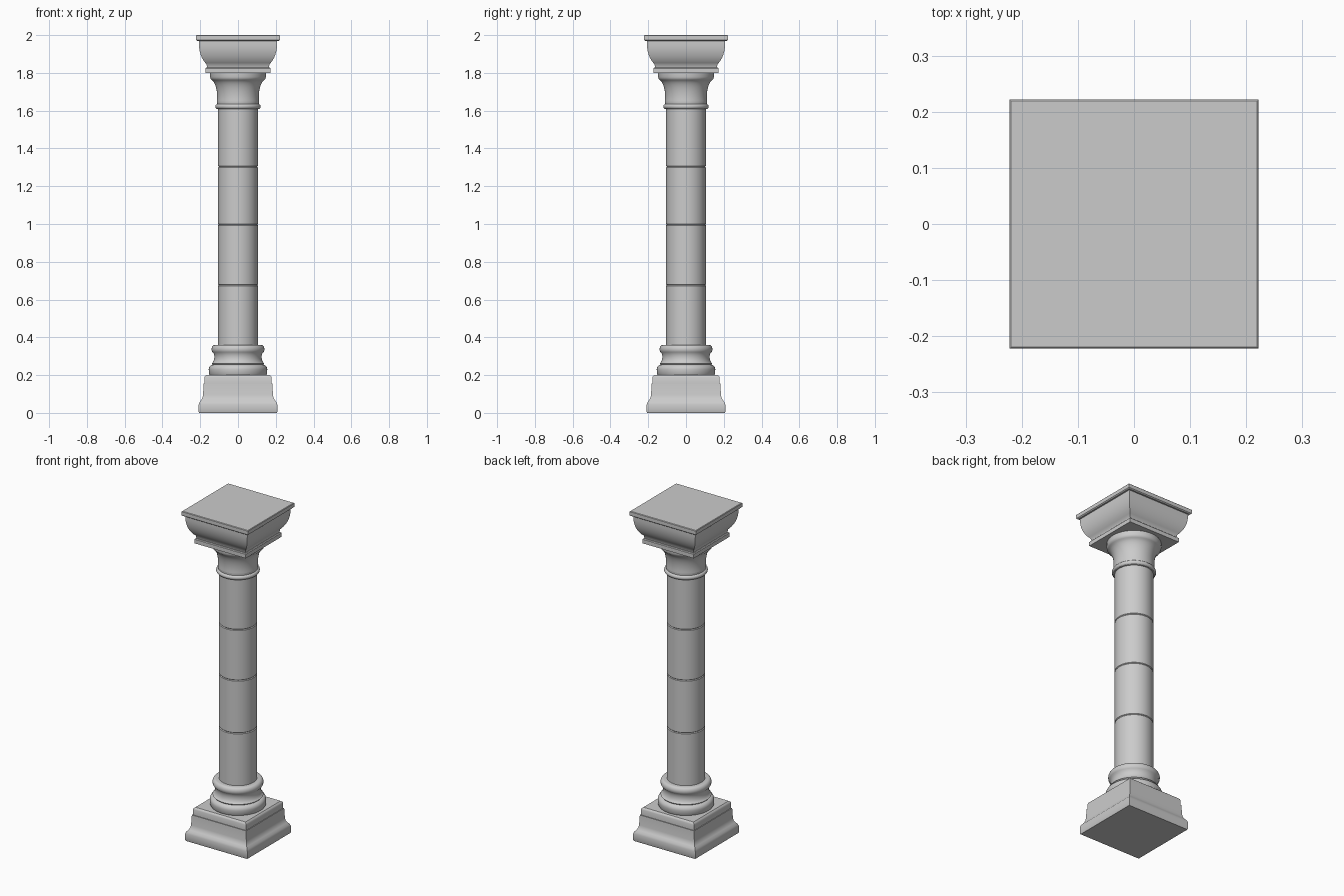
import bpy, bmesh, math

cube = bpy.data.objects.get("Cube")
if cube:
    bpy.data.objects.remove(cube, do_unlink=True)

stone = bpy.data.materials.new("grey stone")
stone.use_nodes = True
GREY = (0.6, 0.6, 0.6, 1)
stone.diffuse_color = GREY
stone.node_tree.nodes["Principled BSDF"].inputs["Base Color"].default_value = GREY


def turned(name, profile, sides=48):
    """Sweep a (half width, height) profile round z; four sides give a square part."""
    square = sides == 4
    scale = math.sqrt(2) if square else 1
    turn = math.pi / 4 if square else 0
    bm = bmesh.new()
    rings = []
    for half, z in profile:
        ring = []
        for i in range(sides):
            a = turn + math.tau * i / sides
            ring.append(bm.verts.new((half * scale * math.cos(a), half * scale * math.sin(a), z)))
        rings.append(ring)
    for low, high in zip(rings, rings[1:]):
        for i in range(sides):
            j = (i + 1) % sides
            bm.faces.new((low[i], low[j], high[j], high[i]))
    bm.faces.new(rings[0][::-1])
    bm.faces.new(rings[-1])
    mesh = bpy.data.meshes.new(name)
    bm.to_mesh(mesh)
    bm.free()
    mesh.materials.append(stone)
    obj = bpy.data.objects.new(name, mesh)
    bpy.context.collection.objects.link(obj)
    bpy.ops.object.select_all(action="DESELECT")
    obj.select_set(True)
    bpy.context.view_layer.objects.active = obj
    bpy.ops.object.shade_smooth_by_angle(angle=math.radians(35))
    return obj


def arc(cx, cz, rx, rz, start, end, steps=8):
    """Points of an elliptical moulding, angles in degrees."""
    angles = [math.radians(start + (end - start) * i / steps) for i in range(steps + 1)]
    return [(cx + rx * math.cos(a), cz + rz * math.sin(a)) for a in angles]


# Square plinth with a curved foot and a chamfered upper step
turned("plinth", [(0.205, 0), (0.208, 0.005), (0.208, 0.045), (0.204, 0.056),
                  (0.195, 0.067), (0.188, 0.08), (0.185, 0.095), (0.182, 0.155)], 4)
turned("plinth_step", [(0.178, 0.155), (0.178, 0.188), (0.175, 0.194), (0.168, 0.2)], 4)

# Round base: lower roll, hollow and upper roll
turned("column_base",
       [(0.15, 0.2), (0.154, 0.206)]
       + arc(0.13, 0.23, 0.025, 0.026, 0, 80)
       + arc(0.147, 0.295, 0.022, 0.035, 250, 130)
       + arc(0.122, 0.337, 0.018, 0.023, -50, 90))

# Shaft drums with fine eased joints
joints = (0.355, 0.677, 0.997, 1.304, 1.612)
for number, (low, high) in enumerate(zip(joints, joints[1:]), 1):
    turned(f"shaft_drum_{number}", [(0.101, low), (0.105, low + 0.004),
                                    (0.105, high - 0.004), (0.101, high)])

# Round capital: collar roll, flaring neck and upper band
turned("capital_neck",
       [(0.113, 1.608)] + arc(0.108, 1.622, 0.012, 0.013, -70, 80)
       + [(0.11, 1.637), (0.111, 1.643), (0.111, 1.652)]
       + arc(0.15, 1.672, 0.04, 0.094, 195, 105, 10)
       + [(0.145, 1.768), (0.148, 1.778), (0.148, 1.8)])

# Square top: lower slab, bowl-shaped block and upper slab
turned("capital_slab", [(0.172, 1.8), (0.172, 1.824), (0.168, 1.828)], 4)
turned("capital_block",
       [(0.163, 1.826)] + arc(0.118, 1.955, 0.089, 0.13, -57, 0, 10) + [(0.207, 1.972)], 4)
turned("top_slab", [(0.216, 1.97), (0.222, 1.975), (0.222, 1.997), (0.219, 2.0)], 4)
